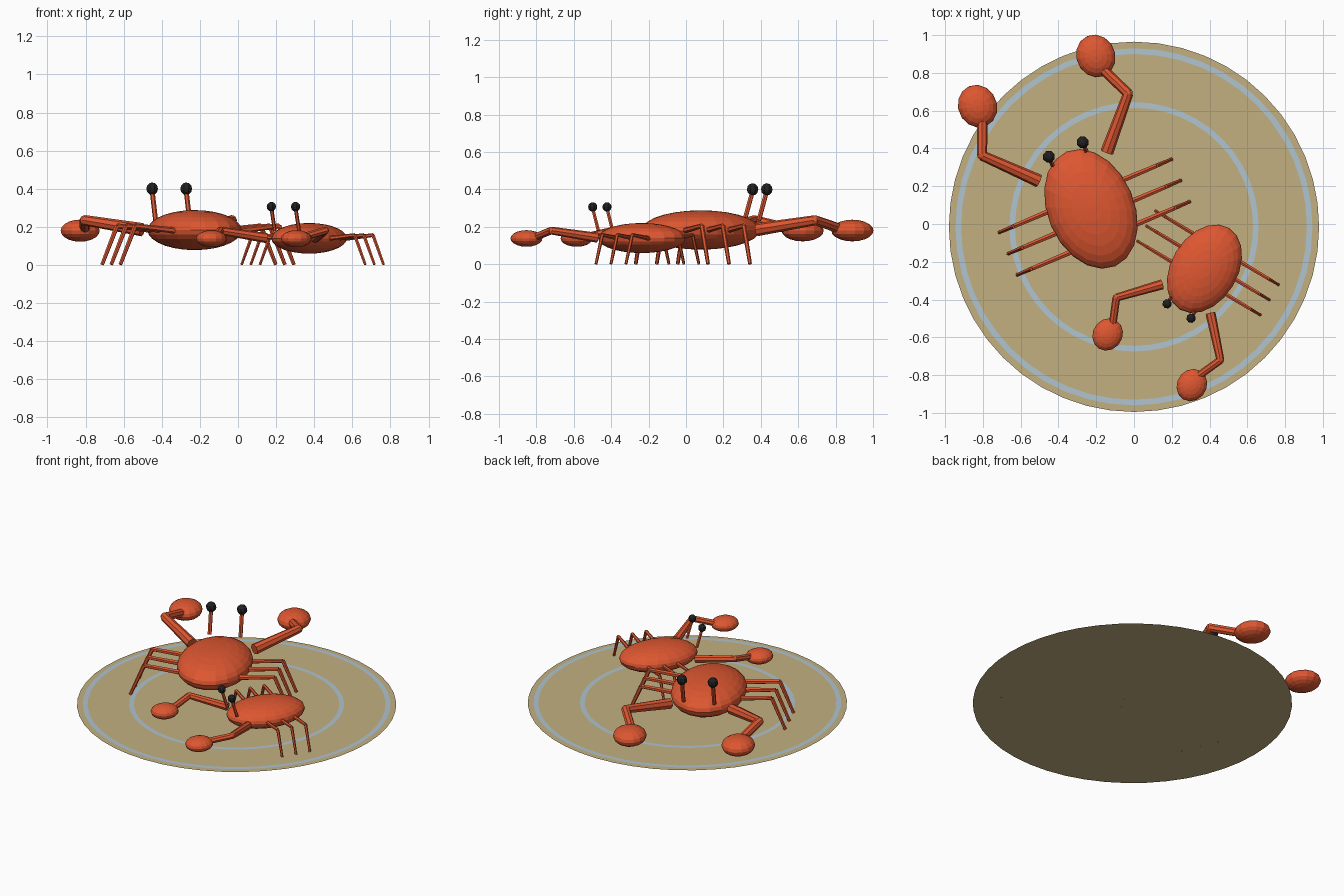
import bpy, bmesh, math
from mathutils import Matrix, Vector

cube = bpy.data.objects.get("Cube")
if cube:
    bpy.data.objects.remove(cube, do_unlink=True)


def material(name, srgb):
    mat = bpy.data.materials.new(name)
    mat.use_nodes = True
    color = [((c + 0.055) / 1.055) ** 2.4 for c in srgb] + [1]
    mat.diffuse_color = color
    mat.node_tree.nodes["Principled BSDF"].inputs["Base Color"].default_value = color
    return mat


shell = material("red orange shell", (0.87, 0.34, 0.19))
black = material("eye black", (0.13, 0.13, 0.14))
sand = material("sand", (0.76, 0.69, 0.50))
foam = material("pale blue ripple", (0.69, 0.77, 0.81))


def finish(bm, name, mat, place=None):
    mesh = bpy.data.meshes.new(name)
    bm.to_mesh(mesh)
    bm.free()
    mesh.materials.append(mat)
    obj = bpy.data.objects.new(name, mesh)
    bpy.context.collection.objects.link(obj)
    if place:
        obj.matrix_world = place
    return obj


def ellipsoid(name, center, radii, mat, place, segments, rings):
    bm = bmesh.new()
    bmesh.ops.create_uvsphere(
        bm, u_segments=segments, v_segments=rings, radius=1,
        matrix=Matrix.Translation(center) @ Matrix.Diagonal((*radii, 1)))
    return finish(bm, name, mat, place)


def limb(name, start, end, r_start, r_end, place, sides=8):
    a, b = Vector(start), Vector(end)
    turn = (b - a).to_track_quat("Z", "Y").to_matrix().to_4x4()
    bm = bmesh.new()
    bmesh.ops.create_cone(
        bm, cap_ends=True, segments=sides, radius1=r_start, radius2=r_end,
        depth=(b - a).length, matrix=Matrix.Translation((a + b) / 2) @ turn)
    return finish(bm, name, shell, place)


def disc(name, outer, inner, z, mat, sides=48):
    # Flat disc, or a flat band when it has an inner radius
    bm = bmesh.new()
    rim = bmesh.ops.create_circle(bm, segments=sides, radius=outer, cap_ends=not inner)["verts"]
    if inner:
        hole = bmesh.ops.create_circle(bm, segments=sides, radius=inner)["verts"]
        for i in range(sides):
            j = (i + 1) % sides
            bm.faces.new((rim[i], rim[j], hole[j], hole[i]))
        bmesh.ops.recalc_face_normals(bm, faces=bm.faces)
    for face in bm.faces:
        face.normal_update()
        if face.normal.z < 0:
            face.normal_flip()
    return finish(bm, name, mat, Matrix.Translation((0, -0.015, z)))


def crab(label, x, y, heading, size):
    # Local frame: +y is the crab's forward direction
    place = (Matrix.Translation((x, y, 0)) @ Matrix.Rotation(math.radians(heading), 4, "Z")
             @ Matrix.Scale(size, 4))
    ellipsoid(label + "_body", (0, 0, 0.183), (0.23, 0.33, 0.105), shell, place, 20, 14)
    for s, side in ((-1, "left"), (1, "right")):
        tag = f"{label}_{side}_"
        # Eye on a stalk
        limb(tag + "eye_stalk", (s * 0.097, 0.295, 0.235), (s * 0.097, 0.341, 0.39),
             0.013, 0.013, place, 6)
        ellipsoid(tag + "eye", (s * 0.097, 0.341, 0.40), (0.033,) * 3, black, place, 8, 6)
        # Claw arm
        elbow = (s * 0.42, 0.485, 0.235)
        limb(tag + "upper_arm", (s * 0.195, 0.243, 0.185), elbow, 0.035, 0.027, place)
        limb(tag + "forearm", elbow, (s * 0.345, 0.66, 0.19), 0.027, 0.027, place)
        ellipsoid(tag + "elbow", elbow, (0.026,) * 3, shell, place, 8, 6)
        ellipsoid(tag + "claw", (s * 0.34, 0.735, 0.18), (0.103, 0.115, 0.058),
                  shell, place, 14, 10)
        # Three walking legs
        for i in range(3):
            f = 0.075 - i * 0.122
            knee = (s * 0.41, f, 0.205)
            limb(f"{tag}upper_leg_{i + 1}", (s * 0.18, f, 0.18), knee, 0.016, 0.013, place, 6)
            limb(f"{tag}lower_leg_{i + 1}", knee, (s * 0.495, f, 0.002), 0.013, 0.01, place, 6)


# Beach disc with two ripples
disc("sand_disc", 0.98, 0, 0, sand)
disc("outer_ripple", 0.945, 0.915, 0.003, foam)
disc("inner_ripple", 0.66, 0.63, 0.003, foam)

crab("large_crab", -0.228, 0.08, 23, 1)
crab("small_crab", 0.373, -0.237, 149, 0.765)
